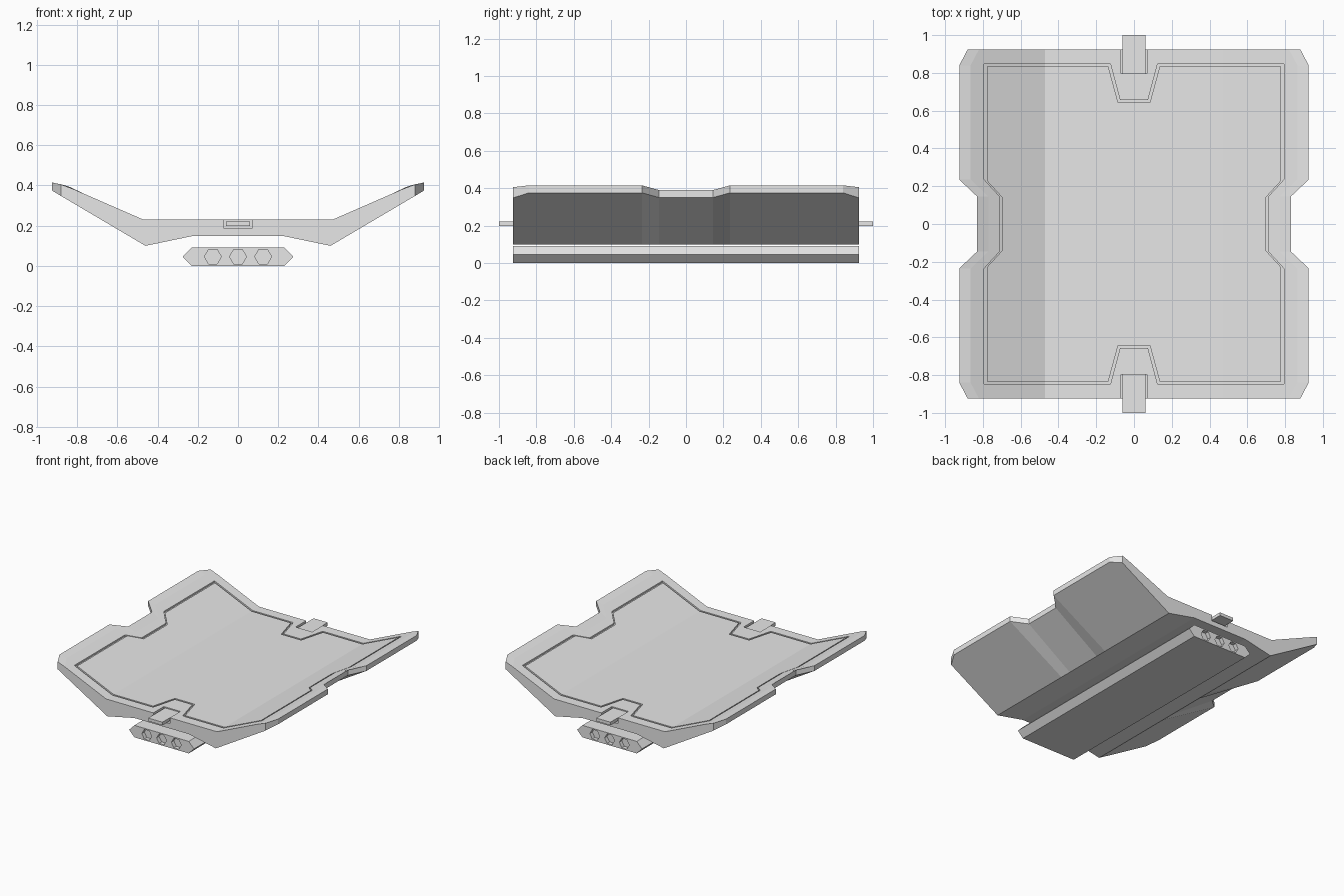
import bpy, bmesh, math

if "Cube" in bpy.data.objects:
    bpy.data.objects.remove(bpy.data.objects["Cube"], do_unlink=True)

grey = bpy.data.materials.new("light_grey")
grey.use_nodes = True
GREY = (0.8, 0.8, 0.8, 1)
grey.diffuse_color = GREY
grey.node_tree.nodes["Principled BSDF"].inputs["Base Color"].default_value = GREY


def finish(name, bm):
    bmesh.ops.recalc_face_normals(bm, faces=bm.faces)
    mesh = bpy.data.meshes.new(name)
    bm.to_mesh(mesh)
    bm.free()
    mesh.materials.append(grey)
    obj = bpy.data.objects.new(name, mesh)
    bpy.context.collection.objects.link(obj)
    return obj


def loft(name, sections):
    """Join equal-length closed sections and cap both ends."""
    bm = bmesh.new()
    rings = [[bm.verts.new(p) for p in s] for s in sections]
    n = len(rings[0])
    for a, b in zip(rings, rings[1:]):
        for i in range(n):
            j = (i + 1) % n
            bm.faces.new((a[i], a[j], b[j], b[i]))
    bm.faces.new(rings[0])
    bm.faces.new(rings[-1])
    return finish(name, bm)


def box(name, x, y0, y1, z0, z1):
    profile = [(-x, z0), (x, z0), (x, z1), (-x, z1)]
    return loft(name, [[(px, y, pz) for px, pz in profile] for y in (y0, y1)])


def cut(target, cutter):
    cutter.hide_render = True
    cutter.hide_set(True)
    mod = target.modifiers.new("cut", "BOOLEAN")
    mod.operation = "DIFFERENCE"
    mod.solver = "EXACT"
    mod.object = cutter
    bpy.context.view_layer.objects.active = target
    bpy.ops.object.modifier_apply(modifier=mod.name)
    bpy.data.objects.remove(cutter, do_unlink=True)


def top_height(x):
    return 0.23 + 0.436 * max(0, abs(x) - 0.47)


def plate_section(y, tip, low, high):
    ridge = tip - 0.06
    half = [(0.23, 0.148), (0.46, 0.10), (tip, low), (tip, high),
            (ridge, top_height(ridge)), (0.47, 0.23)]
    full = half + [(-x, z) for x, z in reversed(half)]
    return [(x, y, z) for x, z in full]


# Winged plate: chamfered corners and a notch in each side
stations = [(0.925, 0.88, 0.348, 0.405), (0.84, 0.925, 0.375, 0.415),
            (0.235, 0.925, 0.375, 0.415), (0.145, 0.83, 0.35, 0.39)]
stations += [(-s[0],) + s[1:] for s in reversed(stations)]
plate = loft("winged_plate", [plate_section(*s) for s in stations])


# Groove that outlines the inner panel and follows the bent surface
def mirrored_outline(quarter):
    half = quarter + [(x, -y) for x, y in reversed(quarter)]
    return half + [(-x, -y) for x, y in half]


outer = mirrored_outline([(0.08, 0.643), (0.13, 0.848), (0.793, 0.848),
                          (0.793, 0.235), (0.713, 0.148)])
inner = mirrored_outline([(0.09, 0.657), (0.14, 0.834), (0.779, 0.834),
                          (0.779, 0.229), (0.699, 0.142)])
# The tab notch bulges inward, so its sides swap order there
outer[0], inner[0] = (0.074, 0.657), (0.084, 0.643)
outer[1], inner[1] = (0.125, 0.848), (0.136, 0.834)
for pts in (outer, inner):
    half = pts[:5] + [(x, -y) for x, y in reversed(pts[:5])]
    pts[:] = half + [(-x, -y) for x, y in half]

bm = bmesh.new()
vo = [bm.verts.new((x, y, 0)) for x, y in outer]
vi = [bm.verts.new((x, y, 0)) for x, y in inner]
for i in range(len(vo)):
    j = (i + 1) % len(vo)
    bm.faces.new((vo[i], vo[j], vi[j], vi[i]))
for bend in (-0.47, 0.47):
    geom = bm.verts[:] + bm.edges[:] + bm.faces[:]
    bmesh.ops.bisect_plane(bm, geom=geom, plane_co=(bend, 0, 0), plane_no=(1, 0, 0))
ext = bmesh.ops.extrude_face_region(bm, geom=bm.faces[:])
raised = {g for g in ext["geom"] if isinstance(g, bmesh.types.BMVert)}
for v in bm.verts:
    v.co.z = top_height(v.co.x) + (0.04 if v in raised else -0.012)
cut(plate, finish("groove_cutter", bm))

# End slots and the tabs that sit in them
for name, side in (("front", -1), ("back", 1)):
    cut(plate, box("slot_cutter", 0.07, side * 0.797, side * 0.96, 0.185, 0.3))
    box(name + "_tab", 0.06, side * 0.797, side, 0.198, 0.222)

# Lower bar with three hexagonal sockets at each end
bar_profile = [(-0.275, 0.046), (-0.23, 0.092), (0.23, 0.092),
               (0.275, 0.046), (0.23, 0), (-0.23, 0)]
bar = loft("lower_bar", [[(x, y, z) for x, z in bar_profile] for y in (-0.925, 0.925)])
for side in (-1, 1):
    for cx in (-0.125, 0, 0.125):
        hexagon = [(cx + 0.042 * math.cos(math.radians(60 * k)),
                    0.046 + 0.042 * math.sin(math.radians(60 * k))) for k in range(6)]
        cut(bar, loft("socket_cutter", [[(x, side * y, z) for x, z in hexagon]
                                        for y in (0.895, 0.95)]))
